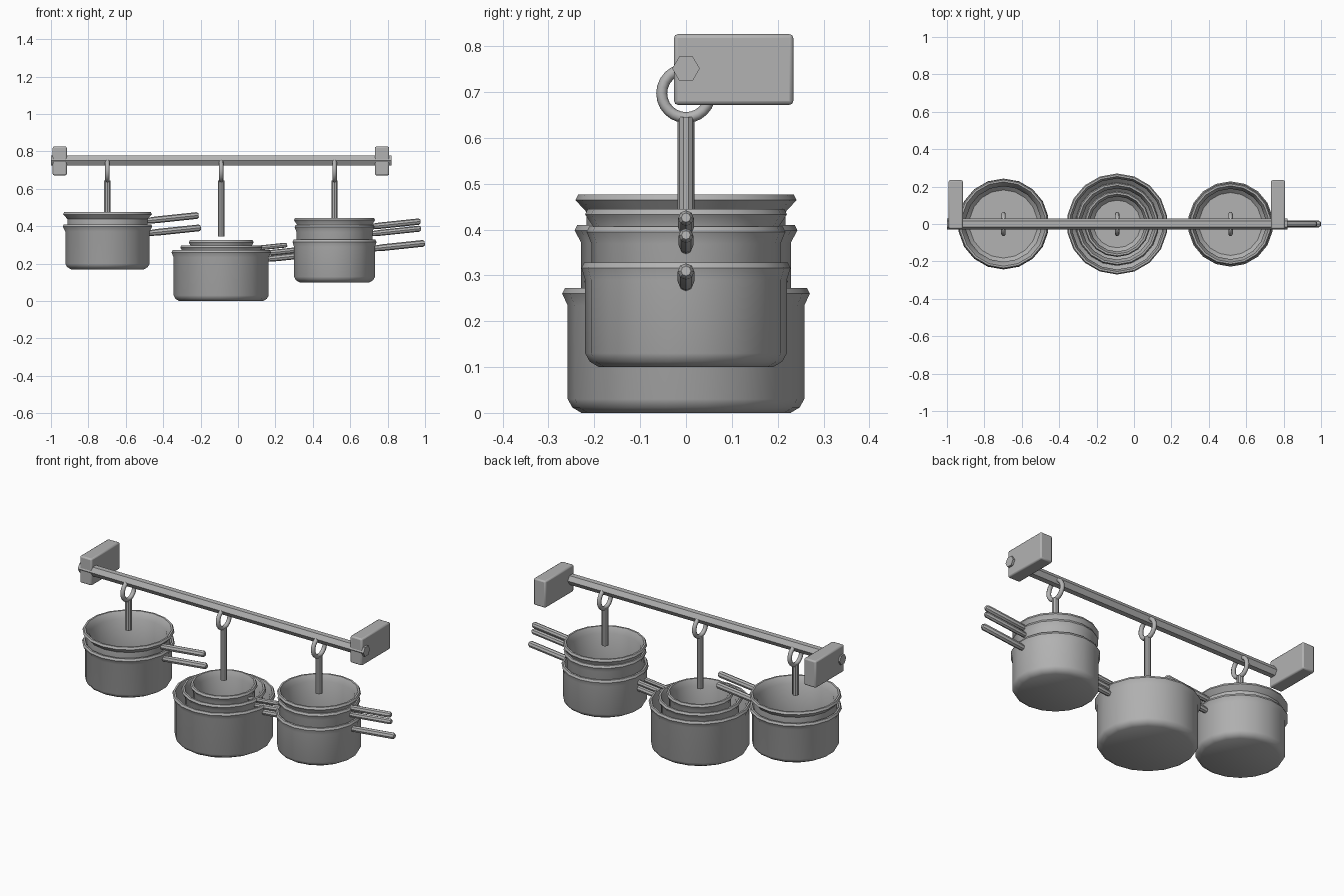
import bpy, bmesh, math

cube = bpy.data.objects.get("Cube")
if cube:
    bpy.data.objects.remove(cube, do_unlink=True)

steel = bpy.data.materials.new("steel_grey")
steel.use_nodes = True
GREY = (0.45, 0.45, 0.45, 1)
steel.diffuse_color = GREY
steel.node_tree.nodes["Principled BSDF"].inputs["Base Color"].default_value = GREY


def finish(ob, name, angle=35):
    ob.name = name
    ob.data.materials.clear()
    ob.data.materials.append(steel)
    bpy.ops.object.select_all(action="DESELECT")
    ob.select_set(True)
    bpy.context.view_layer.objects.active = ob
    bpy.ops.object.shade_smooth_by_angle(angle=math.radians(angle))
    return ob


def lathe(name, profile, sides, loc, rot=(0, 0, 0)):
    """Revolve (radius, height) points about local z, capping both ends."""
    bm = bmesh.new()
    rings = []
    for r, h in profile:
        ring = []
        for i in range(sides):
            a = math.pi / 2 + math.tau * i / sides
            ring.append(bm.verts.new((r * math.cos(a), r * math.sin(a), h)))
        rings.append(ring)
    for low, high in zip(rings, rings[1:]):
        for i in range(sides):
            j = (i + 1) % sides
            bm.faces.new((low[i], low[j], high[j], high[i]))
    bm.faces.new(rings[0][::-1])
    bm.faces.new(rings[-1])
    bmesh.ops.recalc_face_normals(bm, faces=bm.faces)
    mesh = bpy.data.meshes.new(name)
    bm.to_mesh(mesh)
    bm.free()
    ob = bpy.data.objects.new(name, mesh)
    bpy.context.collection.objects.link(ob)
    ob.location, ob.rotation_euler = loc, rot
    return finish(ob, name)


def pot(name, x, base, top, rim, body, reach, grip):
    """Open pot with flared rim, plus a handle rising gently towards +x."""
    h = top - base
    wall = body - 0.015
    lathe(name, [
        (body - 0.03, 0), (body - 0.01, 0.012), (body, 0.03), (body, h - 0.038),
        (rim, h - 0.012), (rim - 0.006, h), (rim - 0.016, h),
        (wall, h - 0.035), (wall, 0.035), (wall - 0.02, 0.015),
    ], 18, (x, 0, base))
    lathe(name + "_handle", [
        (grip * 0.85, 0), (grip, 0.05), (grip, reach - 0.01), (grip * 0.6, reach),
    ], 8, (x + body - 0.008, 0, top - 0.047), (0, math.pi / 2 - 0.105, 0))


def hook(name, x, bottom):
    """Ring around the rail with a straight stem below."""
    bpy.ops.mesh.primitive_torus_add(
        major_segments=24, minor_segments=8, major_radius=0.053, minor_radius=0.012,
        location=(x, 0, 0.697), rotation=(0, math.pi / 2, 0))
    finish(bpy.context.object, name + "_ring", 60)
    lathe(name + "_stem", [(0.018, 0), (0.018, 0.645 - bottom)], 10, (x, 0, bottom))


# Rail and wall brackets
lathe("rail", [(0.03, 0), (0.03, 1.82)], 6, (-1, 0, 0.751), (0, math.pi / 2, 0))
for side, x in (("right", -0.953), ("left", 0.77)):
    bpy.ops.mesh.primitive_cube_add(size=1, location=(x, 0.104, 0.749))
    block = bpy.context.object
    block.scale = (0.076, 0.26, 0.154)
    bpy.ops.object.transform_apply(location=False, rotation=False, scale=True)
    bevel = block.modifiers.new("soft_edges", "BEVEL")
    bevel.width, bevel.segments = 0.008, 2
    finish(block, "bracket_" + side)

# Hooks
RIGHT, MID, LEFT = -0.698, -0.09, 0.516
hook("right_hook", RIGHT, 0.47)
hook("middle_hook", MID, 0.345)
hook("left_hook", LEFT, 0.43)

# Right stack: two pots
pot("right_lower_pot", RIGHT, 0.17, 0.41, 0.243, 0.229, 0.28, 0.018)
pot("right_upper_pot", RIGHT, 0.235, 0.476, 0.241, 0.217, 0.28, 0.018)

# Middle stack: three nested pots
pot("middle_outer_pot", MID, 0, 0.272, 0.27, 0.258, 0.24, 0.017)
pot("middle_second_pot", MID, 0.05, 0.298, 0.222, 0.205, 0.22, 0.015)
pot("middle_inner_pot", MID, 0.09, 0.326, 0.176, 0.162, 0.2, 0.013)

# Left stack: three pots
pot("left_lower_pot", LEFT, 0.1, 0.328, 0.228, 0.22, 0.272, 0.018)
pot("left_second_pot", LEFT, 0.16, 0.407, 0.217, 0.206, 0.266, 0.016)
pot("left_upper_pot", LEFT, 0.2, 0.445, 0.22, 0.203, 0.266, 0.017)
